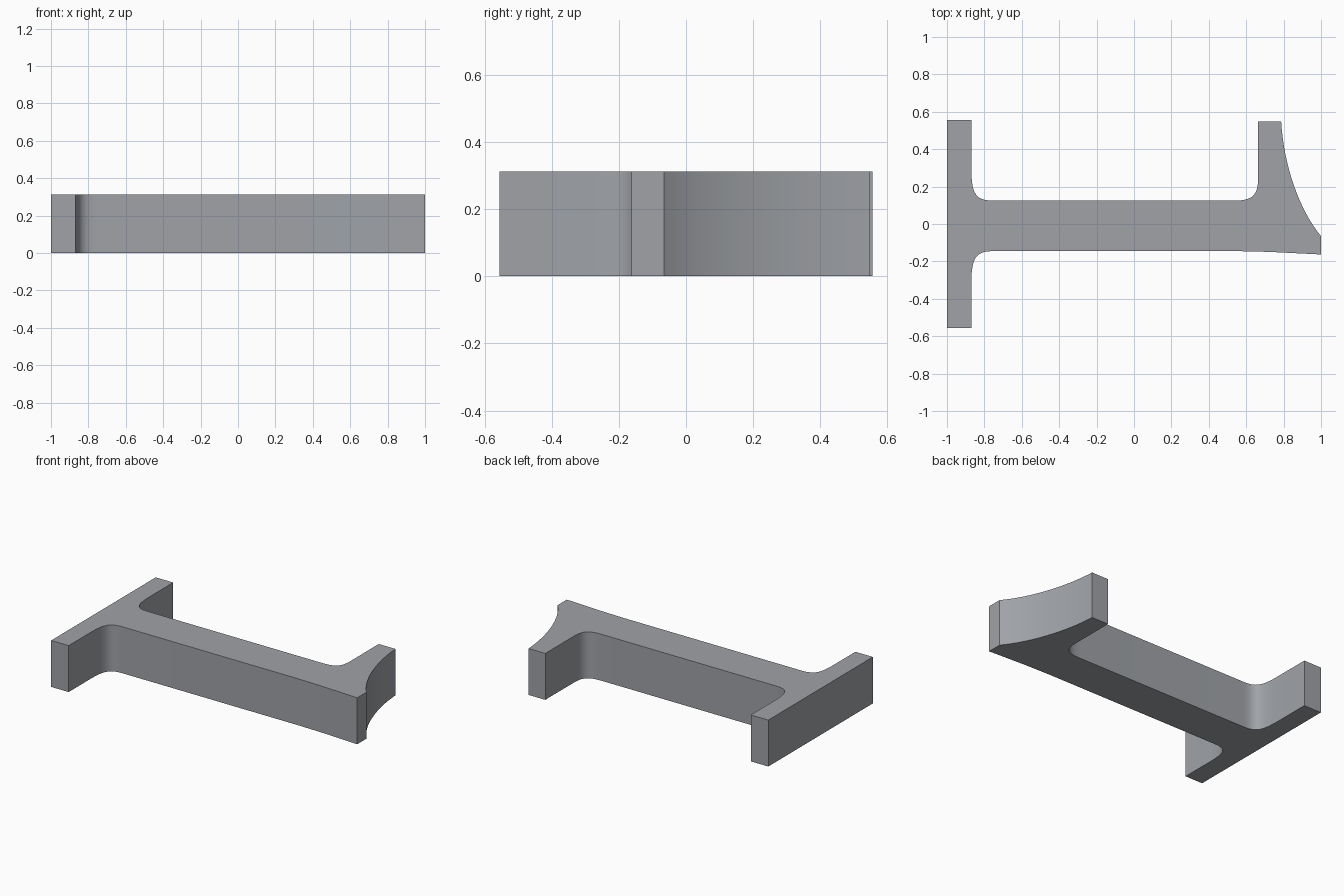
import bpy, bmesh
from mathutils import Vector

if "Cube" in bpy.data.objects:
    bpy.data.objects.remove(bpy.data.objects["Cube"])

HEIGHT = 0.312


def curve(p0, c0, c1, p1, n=10):
    """Points along a cubic curve, both ends included."""
    p0, c0, c1, p1 = map(Vector, (p0, c0, c1, p1))
    pts = []
    for i in range(n + 1):
        t = i / n
        s = 1 - t
        pts.append(p0 * s**3 + c0 * (3 * s * s * t) + c1 * (3 * s * t * t) + p1 * t**3)
    return pts


outline = []
# Left flange, lower half and its fillet into the web
outline += [(-1, -0.555), (-0.87, -0.555)]
outline += curve((-0.87, -0.32), (-0.87, -0.17), (-0.84, -0.145), (-0.75, -0.145))
# Web underside and flared toe
outline += [(0.55, -0.145), (0.72, -0.149), (1, -0.163), (1, -0.065)]
# Concave outer face of the right arm
outline += curve((1, -0.065), (0.88, 0.08), (0.80, 0.32), (0.787, 0.547), 16)[1:]
# Right arm inner side and fillet
outline += [(0.663, 0.547)]
outline += curve((0.663, 0.24), (0.663, 0.14), (0.62, 0.125), (0.53, 0.125))
# Fillet and upper half of the left flange
outline += curve((-0.75, 0.125), (-0.84, 0.125), (-0.87, 0.15), (-0.87, 0.30))
outline += [(-0.87, 0.555), (-1, 0.555)]

# Extrude the outline into a solid beam
bm = bmesh.new()
base = bm.faces.new([bm.verts.new((p[0], p[1], 0)) for p in outline])
ext = bmesh.ops.extrude_face_region(bm, geom=[base], use_keep_orig=True)
top = [v for v in ext["geom"] if isinstance(v, bmesh.types.BMVert)]
bmesh.ops.translate(bm, verts=top, vec=(0, 0, HEIGHT))
bmesh.ops.recalc_face_normals(bm, faces=bm.faces[:])
mesh = bpy.data.meshes.new("beam_bracket")
bm.to_mesh(mesh)
bm.free()

grey = bpy.data.materials.new("steel grey")
grey.diffuse_color = (0.35, 0.365, 0.39, 1)
grey.use_nodes = True
grey.node_tree.nodes["Principled BSDF"].inputs["Base Color"].default_value = grey.diffuse_color
mesh.materials.append(grey)

obj = bpy.data.objects.new("beam_bracket", mesh)
bpy.context.collection.objects.link(obj)
bpy.context.view_layer.objects.active = obj
obj.select_set(True)
bpy.ops.object.shade_smooth_by_angle(angle=0.52)
